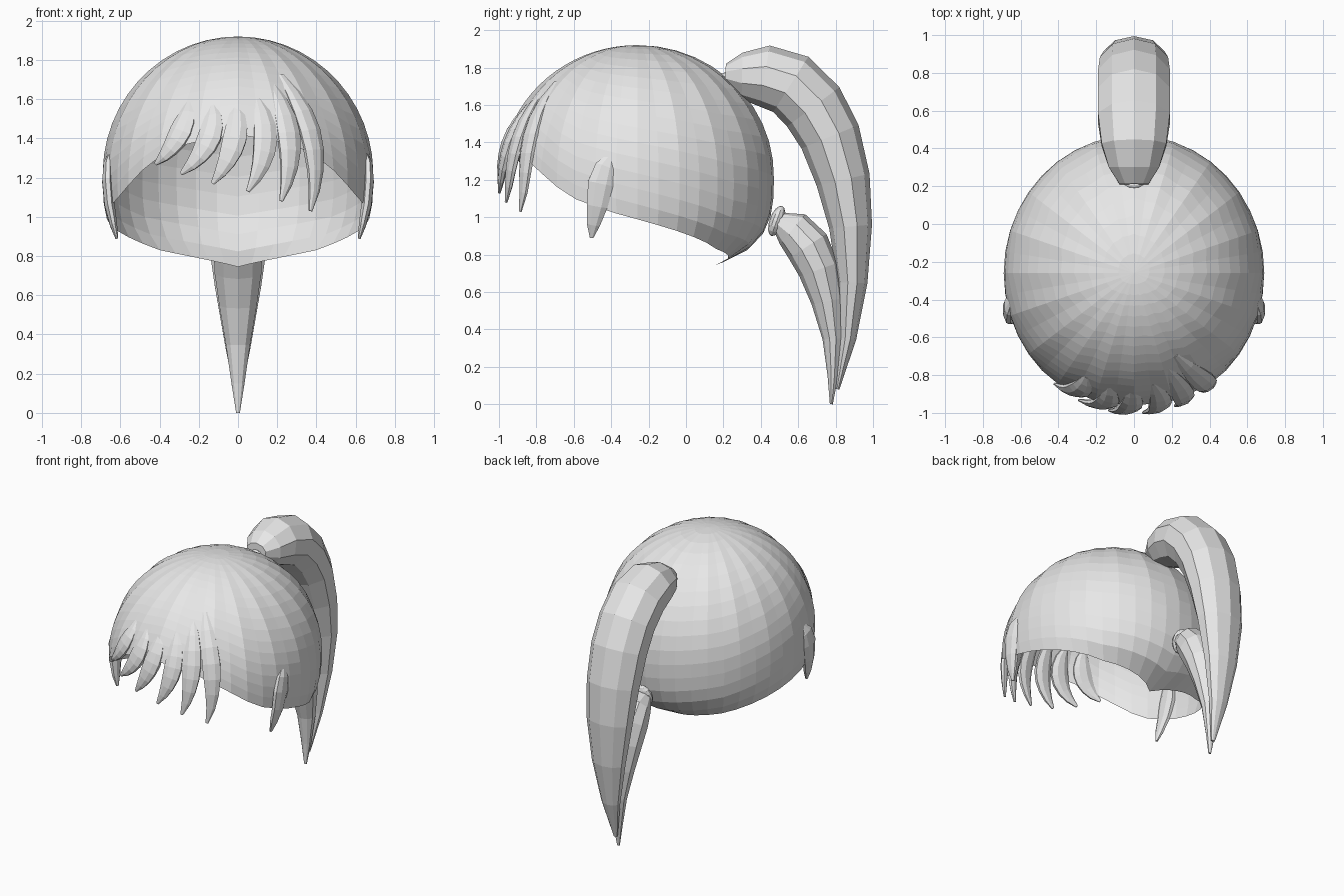
import bpy, bmesh
from math import sin, cos, pi, radians, asin, sqrt
from mathutils import Vector

if "Cube" in bpy.data.objects:
    bpy.data.objects.remove(bpy.data.objects["Cube"], do_unlink=True)

hair = bpy.data.materials.new("light_grey_hair")
hair.use_nodes = True
GREY = (0.8, 0.8, 0.8, 1)
hair.diffuse_color = GREY
hair.node_tree.nodes["Principled BSDF"].inputs["Base Color"].default_value = GREY

CENTRE = Vector((0, -0.26, 1.22))
RX, RY, RZ = 0.69, 0.73, 0.70


def finish(name, bm, recalc=True):
    if recalc:
        bmesh.ops.recalc_face_normals(bm, faces=bm.faces)
    mesh = bpy.data.meshes.new(name)
    bm.to_mesh(mesh)
    bm.free()
    mesh.materials.append(hair)
    obj = bpy.data.objects.new(name, mesh)
    bpy.context.collection.objects.link(obj)
    return obj


def lerp_table(table, x):
    for (x0, y0), (x1, y1) in zip(table, table[1:]):
        if x <= x1:
            return y0 + (y1 - y0) * (x - x0) / (x1 - x0)
    return table[-1][1]


def ring_scale(z):
    """Horizontal size of the scalp at a height: round above, fuller below."""
    d = z - CENTRE.z
    if d >= 0:
        return sqrt(max(0, 1 - (d / RZ) ** 2))
    return max(0, 1 - (-d / 0.52) ** 3.2) ** 0.4


def sweep(name, points, widths, depths, outward, sides=8):
    """Closed tapering lock along points; outward(p, tangent) sets its flat axis."""
    bm = bmesh.new()
    rings = []
    for i, p in enumerate(points):
        tangent = (points[min(i + 1, len(points) - 1)] - points[max(i - 1, 0)]).normalized()
        out = outward(p, tangent)
        out = (out - tangent * out.dot(tangent)).normalized()
        side = tangent.cross(out)
        rings.append([bm.verts.new(p + side * widths[i] * cos(2 * pi * (k + .5) / sides)
                                   + out * depths[i] * sin(2 * pi * (k + .5) / sides))
                      for k in range(sides)])
    for a, b in zip(rings, rings[1:]):
        for k in range(sides):
            n = (k + 1) % sides
            bm.faces.new((a[k], a[n], b[n], b[k]))
    bm.faces.new(rings[0])
    bm.faces.new(rings[-1])
    return finish(name, bm)


# Open scalp shell: hem is high at the brow and low at the nape
HEM = [(0, 1.42), (25, 1.37), (40, 1.28), (60, 1.11), (78, 1.03),
       (110, .92), (135, .83), (180, .745)]
SEGMENTS, ROWS = 40, 16
bm = bmesh.new()
apex = bm.verts.new((0, CENTRE.y, CENTRE.z + RZ))
columns = []
for s in range(SEGMENTS):
    a = 2 * pi * s / SEGMENTS
    angle = 360 * s / SEGMENTS
    low = asin((lerp_table(HEM, min(angle, 360 - angle)) - CENTRE.z) / RZ)
    column = []
    for r in range(1, ROWS + 1):
        e = pi / 2 + (low - pi / 2) * r / ROWS
        z = CENTRE.z + RZ * sin(e)
        # shallow combed ridges that fade towards the hem
        ridge = 1 - (0.03 * max(0, sin(e)) if s % 2 else 0)
        k = ring_scale(z) * ridge
        column.append(bm.verts.new((RX * k * sin(a), CENTRE.y - RY * k * cos(a), z)))
    columns.append(column)
for s in range(SEGMENTS):
    a, b = columns[s], columns[(s + 1) % SEGMENTS]
    bm.faces.new((apex, a[0], b[0]))
    for r in range(ROWS - 1):
        bm.faces.new((a[r], a[r + 1], b[r + 1], b[r]))
finish("scalp_hair", bm, recalc=False)


# Fringe: curved spikes lying on the brow (root, control, tip as x, z)
def on_brow(x, z, lift):
    k = ring_scale(z) if z > CENTRE.z else 1
    y = CENTRE.y - RY * sqrt(max(0, k * k - (x / RX) ** 2)) - lift
    return Vector((x, y, z))


def from_scalp(p, tangent):
    return Vector((p.x, p.y - CENTRE.y, max(0, p.z - CENTRE.z)))


FRINGE = [((-.25, 1.58), (-.27, 1.40), (-.42, 1.27)),
          ((-.13, 1.57), (-.10, 1.37), (-.29, 1.22)),
          ((-.01, 1.58), (.02, 1.36), (-.13, 1.17)),
          ((.10, 1.60), (.20, 1.36), (.05, 1.13)),
          ((.17, 1.68), (.33, 1.38), (.22, 1.08)),
          ((.22, 1.72), (.46, 1.40), (.37, 1.03))]
for n, (root, ctrl, tip) in enumerate(FRINGE):
    pts = []
    for i in range(8):
        t = i / 7
        x, z = [(1 - t) ** 2 * root[j] + 2 * t * (1 - t) * ctrl[j] + t * t * tip[j] for j in (0, 1)]
        pts.append(on_brow(x, z, -.02 + .03 * t))
    sweep(f"fringe_spike_{n + 1}", pts, [.02, .045, .06, .065, .06, .048, .032, .01],
          [.01, .02, .028, .03, .028, .024, .018, .007], from_scalp)

# Side locks in front of the ears
for name, m in (("left_side_lock", 1), ("right_side_lock", -1)):
    pts = [Vector((m * x, y, z)) for x, y, z in
           ((.645, -.40, 1.33), (.662, -.43, 1.27), (.665, -.455, 1.18),
            (.655, -.475, 1.06), (.635, -.495, .96), (.618, -.505, .89))]
    sweep(name, pts, [.02, .06, .075, .06, .038, .01], [.01, .025, .03, .028, .02, .008],
          lambda p, t: Vector((p.x, 0, 0)))


# Tails: each row is y, z, half depth, half width
def tail(name, rows):
    sweep(name, [Vector((0, y, z)) for y, z, d, w in rows], [r[3] for r in rows],
          [r[2] for r in rows], lambda p, t: Vector((1, 0, 0)).cross(t), sides=10)


tail("upper_tail", [
    (.21, 1.76, .06, .08), (.30, 1.755, .125, .14), (.42, 1.755, .165, .18),
    (.56, 1.71, .175, .20), (.68, 1.59, .175, .20), (.77, 1.43, .165, .20),
    (.84, 1.20, .145, .19), (.88, .95, .115, .17), (.89, .65, .08, .125),
    (.865, .35, .045, .07), (.81, .08, .01, .015)])
tail("lower_tail", [
    (.49, .98, .05, .06), (.57, .935, .105, .105), (.65, .845, .12, .13),
    (.71, .72, .11, .125), (.755, .55, .085, .10), (.785, .35, .055, .065),
    (.785, .15, .028, .035), (.777, .0, .008, .01)])

# Hair ties where the tails meet the scalp
for name, y, z, tilt, size in (("upper_hair_tie", .25, 1.70, 40, .09),
                               ("lower_hair_tie", .485, .98, -20, .085)):
    bm = bmesh.new()
    bmesh.ops.create_uvsphere(bm, u_segments=12, v_segments=8, radius=size)
    tie = finish(name, bm)
    tie.location = (0, y, z)
    tie.scale = (.8, .45, 1)
    tie.rotation_euler = (radians(tilt), 0, 0)
